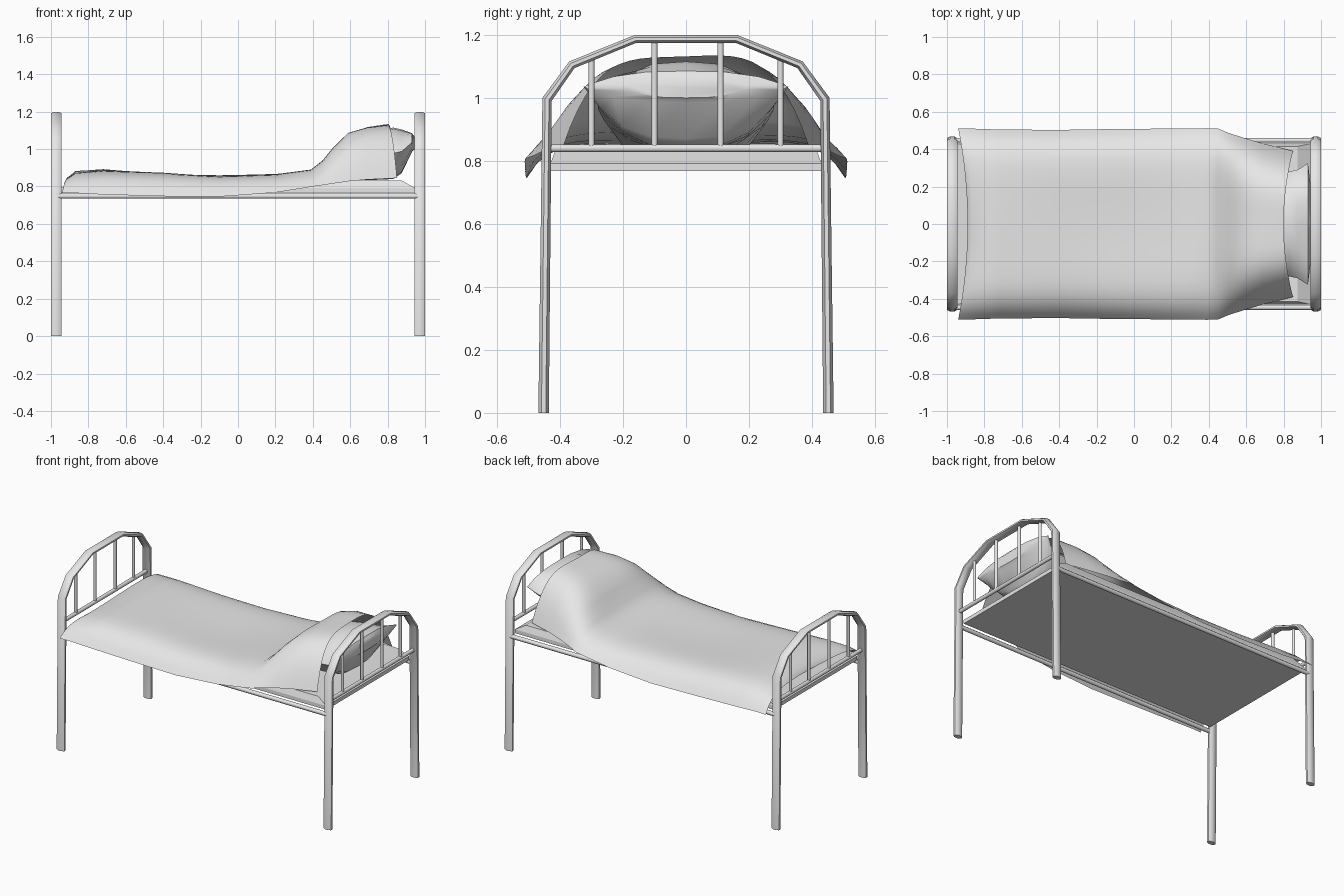
import bpy, bmesh, math
from mathutils import Vector

cube = bpy.data.objects.get("Cube")
if cube:
    bpy.data.objects.remove(cube, do_unlink=True)

grey = bpy.data.materials.new("light_grey")
grey.use_nodes = True
grey.diffuse_color = (0.8, 0.8, 0.8, 1)
grey.node_tree.nodes["Principled BSDF"].inputs["Base Color"].default_value = (0.8, 0.8, 0.8, 1)

X, Y = Vector((1, 0, 0)), Vector((0, 1, 0))


def finish(name, bm, angle=40, closed=True):
    if closed:
        bmesh.ops.recalc_face_normals(bm, faces=bm.faces)
    mesh = bpy.data.meshes.new(name)
    bm.to_mesh(mesh)
    bm.free()
    mesh.materials.append(grey)
    obj = bpy.data.objects.new(name, mesh)
    bpy.context.collection.objects.link(obj)
    bpy.ops.object.select_all(action='DESELECT')
    obj.select_set(True)
    bpy.context.view_layer.objects.active = obj
    bpy.ops.object.shade_smooth_by_angle(angle=math.radians(angle))
    return obj


def loft(bm, rings, cyclic=True):
    """Skin a list of equally long point rows; closed rows get end caps."""
    rows = [[bm.verts.new(p) for p in ring] for ring in rings]
    n = len(rows[0])
    for a, b in zip(rows, rows[1:]):
        for i in range(n if cyclic else n - 1):
            j = (i + 1) % n
            bm.faces.new((a[i], b[i], b[j], a[j]))
    if cyclic:
        bm.faces.new(rows[0])
        bm.faces.new(rows[-1])


def tube(name, path, side, r_side, radii, sides=8):
    """Sweep an elliptical section along a planar path with mitred corners."""
    pts = [Vector(p) for p in path]
    rings = []
    for i, p in enumerate(pts):
        t_in = (p - pts[max(i - 1, 0)]).normalized()
        t_out = (pts[min(i + 1, len(pts) - 1)] - p).normalized()
        tangent = (t_in + t_out).normalized()
        normal = tangent.cross(side).normalized()
        mitre = max(tangent.dot(t_in), tangent.dot(t_out))
        ring = []
        for k in range(sides):
            a = math.tau * (k + 0.5) / sides
            ring.append(p + side * r_side * math.cos(a)
                        + normal * radii[i] / mitre * math.sin(a))
        rings.append(ring)
    bm = bmesh.new()
    loft(bm, rings)
    return finish(name, bm, 50)


# Two matching end frames: legs and arch in one tube, cross rail, upright bars
half_arch = [(0.452, 0), (0.441, 0.995), (0.362, 1.105), (0.16, 1.187)]
half_radii = [0.018, 0.016, 0.014, 0.0135]
arch = half_arch + [(-y, z) for y, z in reversed(half_arch)]
for end, ex in (("foot", -0.972), ("head", 0.972)):
    tube(end + "_frame", [(ex, y, z) for y, z in arch], X, 0.03,
         half_radii + half_radii[::-1])
    tube(end + "_cross_rail", [(ex, -0.44, 0.84), (ex, 0.44, 0.84)], X, 0.013, [0.013] * 2)
    for n, (y, top) in enumerate([(-0.3, 1.13), (-0.1, 1.185), (0.11, 1.185), (0.3, 1.13)]):
        tube(f"{end}_bar_{n + 1}", [(ex, y, 0.84), (ex, y, top)], X, 0.01, [0.01] * 2)

# Long side rails
for side, y in (("left", 0.447), ("right", -0.447)):
    tube(side + "_side_rail", [(-0.965, y, 0.749), (0.965, y, 0.749)], Y, 0.013, [0.014] * 2)

# Thin mattress with sloped upper edges
bm = bmesh.new()
loft(bm, [[(sx * hx, sy * hy, z) for sx, sy in ((-1, -1), (1, -1), (1, 1), (-1, 1))]
          for hx, hy, z in ((0.945, 0.43, 0.767), (0.945, 0.43, 0.792), (0.875, 0.415, 0.832))])
finish("mattress", bm, 20)

# Pillow: seamed lens sections (x, half width, bottom, top), undercut at the head
sections = [(0.46, 0.2, 0.835, 0.86), (0.58, 0.26, 0.835, 1.02), (0.72, 0.28, 0.835, 1.095),
            (0.83, 0.28, 0.84, 1.115), (0.875, 0.29, 0.87, 1.105),
            (0.93, 0.325, 0.985, 1.085), (0.945, 0.2, 1.0, 1.065)]
bm = bmesh.new()
rings = []
for x, hw, low, high in sections:
    ring = []
    for k in range(16):
        a = math.tau * k / 16
        c, s = math.cos(a), math.sin(a)
        lift = 0.5 * (high - low) * (1 - abs(c) ** 3)
        seam = 0.5 * (high + low)
        ring.append((x, hw * c, seam + math.copysign(lift, s)))
    rings.append(ring)
loft(bm, rings)
bmesh.ops.remove_doubles(bm, verts=bm.verts, dist=0.0005)
finish("pillow", bm, 35)

# Blanket: rows of (x, crown height, hem height, half width, squareness)
rows = [(-0.94, 0.85, 0.765, 0.512, 7), (-0.87, 0.878, 0.765, 0.51, 7),
        (-0.72, 0.887, 0.757, 0.505, 7), (-0.4, 0.872, 0.748, 0.503, 7),
        (-0.1, 0.862, 0.746, 0.508, 7), (0.2, 0.87, 0.768, 0.51, 7),
        (0.39, 0.888, 0.798, 0.512, 6), (0.45, 0.935, 0.807, 0.51, 5),
        (0.51, 1.01, 0.816, 0.485, 4.5), (0.59, 1.09, 0.828, 0.46, 4),
        (0.69, 1.122, 0.837, 0.43, 4), (0.81, 1.135, 0.845, 0.39, 4)]
bm = bmesh.new()
grid = []
for i, (x, crown, hem, hw, power) in enumerate(rows):
    line = []
    for k in range(25):
        v = k / 12 - 1
        v = math.copysign(abs(v) ** 0.7, v)  # denser near the hems
        px = x
        if i == 0:
            px += 0.05 * (1 - v * v)
        elif i == len(rows) - 1:
            px += 0.05 * v * v - 0.01
        z = hem + (crown - hem) * (1 - abs(v) ** power)
        z -= 0.014 * math.exp(-(x / 0.35) ** 2 - (v / 0.5) ** 2)
        z += 0.006 * math.sin(7 * x + 3 * v) * (1 - v * v)
        line.append((px, hw * v, z))
    grid.append(line)
loft(bm, grid, cyclic=False)
finish("blanket", bm, 60, closed=False)
